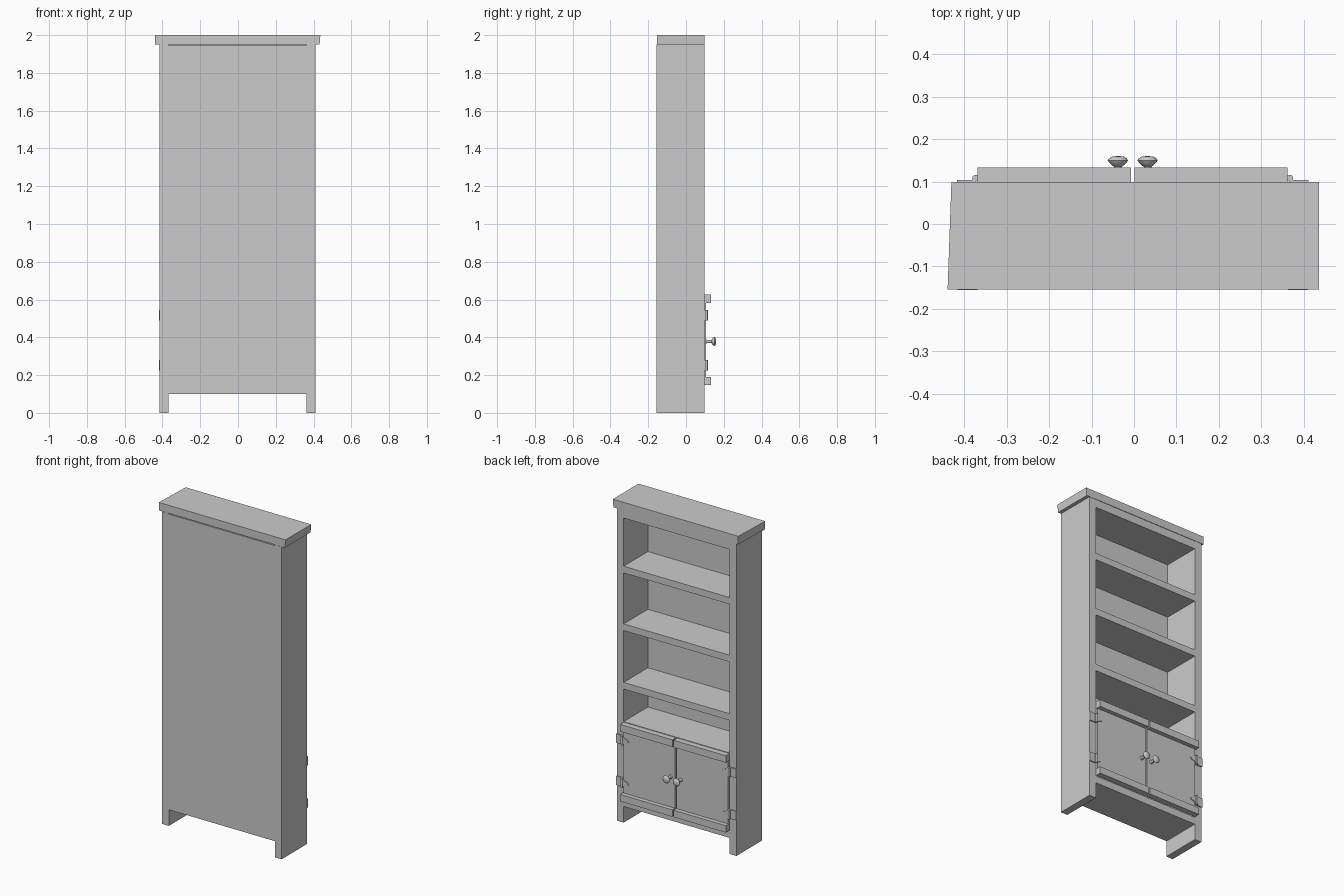
import bpy, bmesh, math
from mathutils import Matrix

if "Cube" in bpy.data.objects:
    bpy.data.objects.remove(bpy.data.objects["Cube"])

CX = -0.003                 # the case sits slightly off centre
BACK, FRONT = -0.155, 0.097


def finish(name, bm):
    bmesh.ops.recalc_face_normals(bm, faces=bm.faces)
    me = bpy.data.meshes.new(name)
    bm.to_mesh(me)
    bm.free()
    ob = bpy.data.objects.new(name, me)
    bpy.context.collection.objects.link(ob)
    return ob


def box(name, x0, x1, y0, y1, z0, z1):
    bm = bmesh.new()
    bmesh.ops.create_cube(bm, size=1)
    for v in bm.verts:
        v.co = (CX + (x1 if v.co.x > 0 else x0),
                y1 if v.co.y > 0 else y0,
                z1 if v.co.z > 0 else z0)
    return finish(name, bm)


def prism(name, points, y0, y1):
    """Outline in x/z, extruded along y."""
    bm = bmesh.new()
    face = bm.faces.new([bm.verts.new((CX + x, y0, z)) for x, z in points])
    new = bmesh.ops.extrude_face_region(bm, geom=[face])["geom"]
    for v in new:
        if isinstance(v, bmesh.types.BMVert):
            v.co.y = y1
    return finish(name, bm)


def smooth(ob):
    bpy.context.view_layer.objects.active = ob
    for o in bpy.context.selected_objects:
        o.select_set(False)
    ob.select_set(True)
    bpy.ops.object.shade_smooth_by_angle()


# top cap, slightly out of square on one side
cap = box("top_cap", -0.436, 0.439, BACK + 0.001, 0.099, 1.95, 2.0)
for v in cap.data.vertices:
    if v.co.x < 0 and v.co.y > 0:
        v.co.x += 0.009
    if v.co.x > 0 and v.co.z < 1.96:
        v.co.x -= 0.004

# back, top board, shelves and floor
box("back_panel", -0.366, 0.366, BACK + 0.001, BACK + 0.012, 0.10, 1.945)
box("top_board", -0.366, 0.366, BACK + 0.01, FRONT - 0.001, 1.90, 1.95)
for i, z in enumerate((1.60, 1.24, 0.875, 0.63)):
    box(f"shelf_{i + 1}", -0.366, 0.366, BACK + 0.01, FRONT - 0.001, z - 0.042, z)
box("floor_board", -0.366, 0.366, BACK + 0.001, FRONT - 0.001, 0.10, 0.145)

# knob outline: radius, distance from the door
KNOB = [(0.013, 0.0), (0.009, 0.006), (0.009, 0.03), (0.014, 0.033), (0.020, 0.039),
        (0.024, 0.045), (0.020, 0.050), (0.013, 0.054), (0, 0.055)]

for side, s in (("left", -1), ("right", 1)):
    def span(a, b):
        return (a, b) if s > 0 else (-b, -a)

    # side panel reaching the ground
    box(f"{side}_side", *span(0.366, 0.413), BACK, FRONT, 0, 1.95)

    # door panel with thick rails above and below
    box(f"{side}_door_panel", *span(0.004, 0.360), FRONT - 0.015, 0.106, 0.18, 0.60)
    box(f"{side}_door_top_rail", *span(0.004, 0.365), FRONT, 0.133, 0.583, 0.627)
    box(f"{side}_door_bottom_rail", *span(0.004, 0.365), FRONT, 0.133, 0.147, 0.19)

    # turned knob
    bm = bmesh.new()
    verts = [bm.verts.new((r, 0, h)) for r, h in KNOB]
    edges = [bm.edges.new(p) for p in zip(verts, verts[1:])]
    bmesh.ops.spin(bm, geom=verts + edges, axis=(0, 0, 1), cent=(0, 0, 0),
                   angle=math.tau, steps=20)
    bmesh.ops.remove_doubles(bm, verts=bm.verts, dist=1e-5)
    bm.transform(Matrix.Translation((CX + s * 0.035, 0.105, 0.378))
                 @ Matrix.Rotation(-math.pi / 2, 4, 'X'))
    smooth(finish(f"{side}_knob", bm))

    # hinges: plate on the case, barrel, tapered leaf on the door
    for level, z in (("lower", 0.253), ("upper", 0.517)):
        box(f"{side}_{level}_hinge_plate", *span(0.370, 0.414), FRONT, 0.104,
            z - 0.028, z + 0.028)
        prism(f"{side}_{level}_hinge_leaf",
              [(s * x, z + d) for x, d in ((0.37, -0.028), (0.355, -0.018), (0.325, -0.005),
               (0.325, 0.005), (0.355, 0.018), (0.37, 0.028))], 0.105, 0.111)
        bm = bmesh.new()
        bmesh.ops.create_cone(bm, segments=12, radius1=0.008, radius2=0.008,
                              depth=0.056, cap_ends=True)
        bm.transform(Matrix.Translation((CX + s * 0.370, 0.108, z)))
        smooth(finish(f"{side}_{level}_hinge_barrel", bm))
